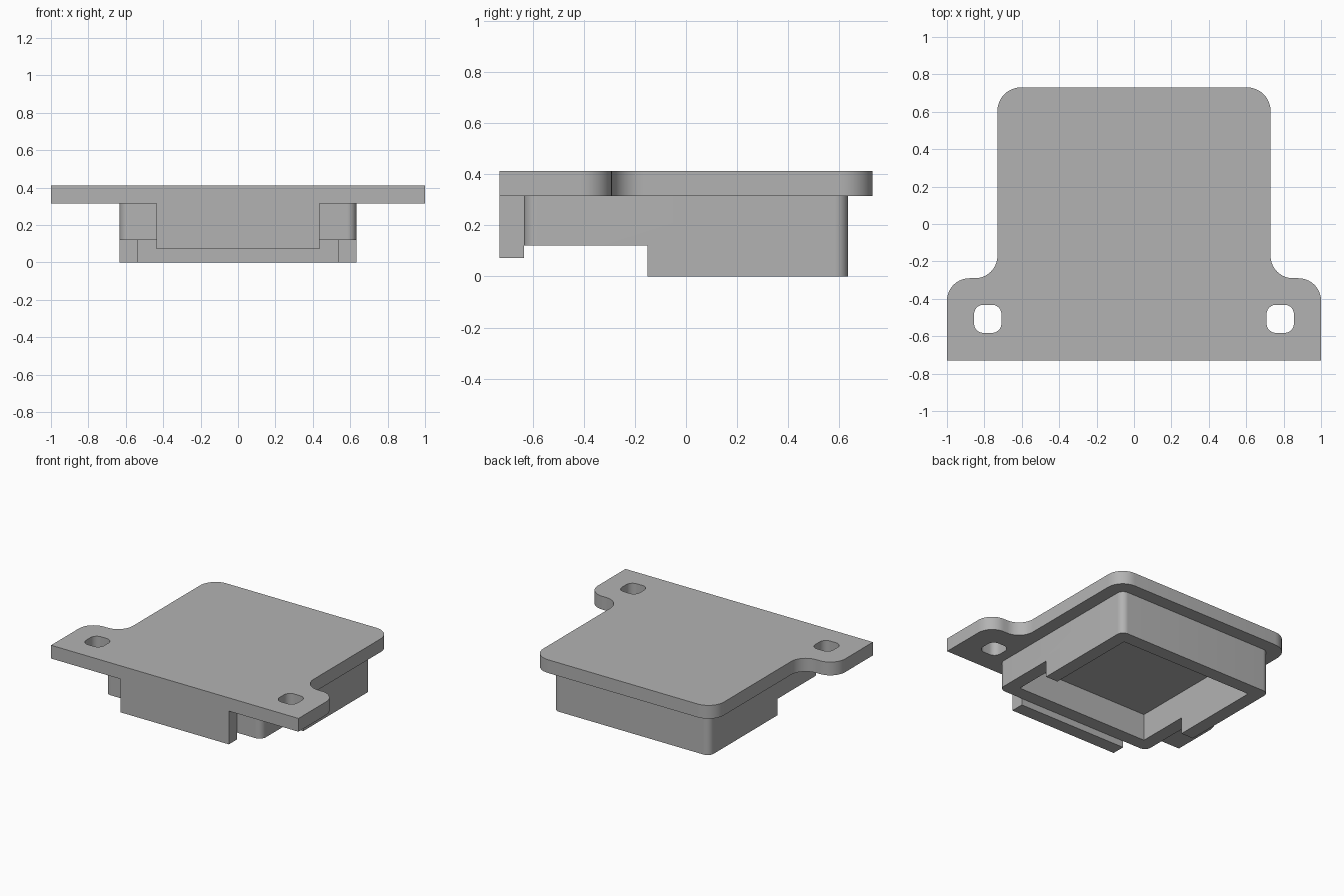
import bpy
import math
from mathutils import Vector

cube = bpy.data.objects.get("Cube")
if cube:
    bpy.data.objects.remove(cube, do_unlink=True)

grey = bpy.data.materials.new("light_grey")
grey.use_nodes = True
COLOUR = (0.45, 0.45, 0.45, 1)
grey.diffuse_color = COLOUR
grey.node_tree.nodes["Principled BSDF"].inputs["Base Color"].default_value = COLOUR

PLATE_LOW, PLATE_TOP = 0.315, 0.412
STEP = 0.12


def rounded(corners, steps=10):
    """Outline points from (x, y, radius) corners, each filleted with an arc."""
    points = []
    for i, (x, y, r) in enumerate(corners):
        p = Vector((x, y))
        if not r:
            points.append(p)
            continue
        a = (Vector(corners[i - 1][:2]) - p).normalized()
        b = (Vector(corners[(i + 1) % len(corners)][:2]) - p).normalized()
        centre = p + (a + b) * r
        for k in range(steps + 1):
            t = math.pi / 2 * k / steps
            points.append(centre - b * r * math.cos(t) - a * r * math.sin(t))
    return points


def rectangle(x0, x1, y0, y1, r=0):
    return rounded([(x0, y0, r), (x1, y0, r), (x1, y1, r), (x0, y1, r)])


def slab(name, outlines, z0, z1):
    """Extrude the first outline from z0 to z1; further outlines are holes."""
    curve = bpy.data.curves.new(name, "CURVE")
    curve.dimensions = "2D"
    curve.fill_mode = "BOTH"
    curve.extrude = (z1 - z0) / 2
    for outline in outlines:
        spline = curve.splines.new("POLY")
        spline.points.add(len(outline) - 1)
        for point, p in zip(spline.points, outline):
            point.co = (p.x, p.y, 0, 1)
        spline.use_cyclic_u = True
    obj = bpy.data.objects.new(name, curve)
    obj.location.z = (z0 + z1) / 2
    bpy.context.collection.objects.link(obj)
    activate(obj)
    bpy.ops.object.convert(target="MESH")
    obj = bpy.context.object
    bpy.ops.object.mode_set(mode="EDIT")
    bpy.ops.mesh.select_all(action="SELECT")
    bpy.ops.mesh.remove_doubles(threshold=0.0001)
    bpy.ops.mesh.normals_make_consistent(inside=False)
    bpy.ops.object.mode_set(mode="OBJECT")
    obj.data.materials.clear()
    obj.data.materials.append(grey)
    return obj


def activate(obj):
    bpy.ops.object.select_all(action="DESELECT")
    obj.select_set(True)
    bpy.context.view_layer.objects.active = obj


# Top plate with two mounting ears and their slots
half = [(1, -0.73, 0), (1, -0.29, 0.12), (0.73, -0.29, 0.12), (0.73, 0.73, 0.125)]
outline = half + [(-x, y, r) for x, y, r in reversed(half)]
slots = [rectangle(s * 0.782 - 0.073, s * 0.782 + 0.073, -0.582, -0.432, 0.05)
         for s in (-1, 1)]
plate = slab("top_plate", [rounded(outline)] + slots, PLATE_LOW, PLATE_TOP)

# Hollow frame under the plate
frame = slab("frame_wall", [rectangle(-0.633, 0.633, -0.633, 0.633, 0.05),
                            rectangle(-0.535, 0.535, -0.535, 0.535)], 0, PLATE_LOW)

# Cut the front of the frame back to a higher lower edge
cutter = slab("step_cutter", [rectangle(-1, 1, -1, -0.15)], -0.1, STEP)
cut = frame.modifiers.new("step", "BOOLEAN")
cut.operation = "DIFFERENCE"
cut.solver = "EXACT"
cut.object = cutter
activate(frame)
bpy.ops.object.modifier_apply(modifier=cut.name)
bpy.data.objects.remove(cutter, do_unlink=True)

# Lip hanging from the front edge
lip = slab("front_lip", [rectangle(-0.437, 0.437, -0.73, -0.633)], 0.072, PLATE_LOW)

for part in (plate, frame, lip):
    activate(part)
    bpy.ops.object.shade_smooth_by_angle(angle=math.radians(30))
